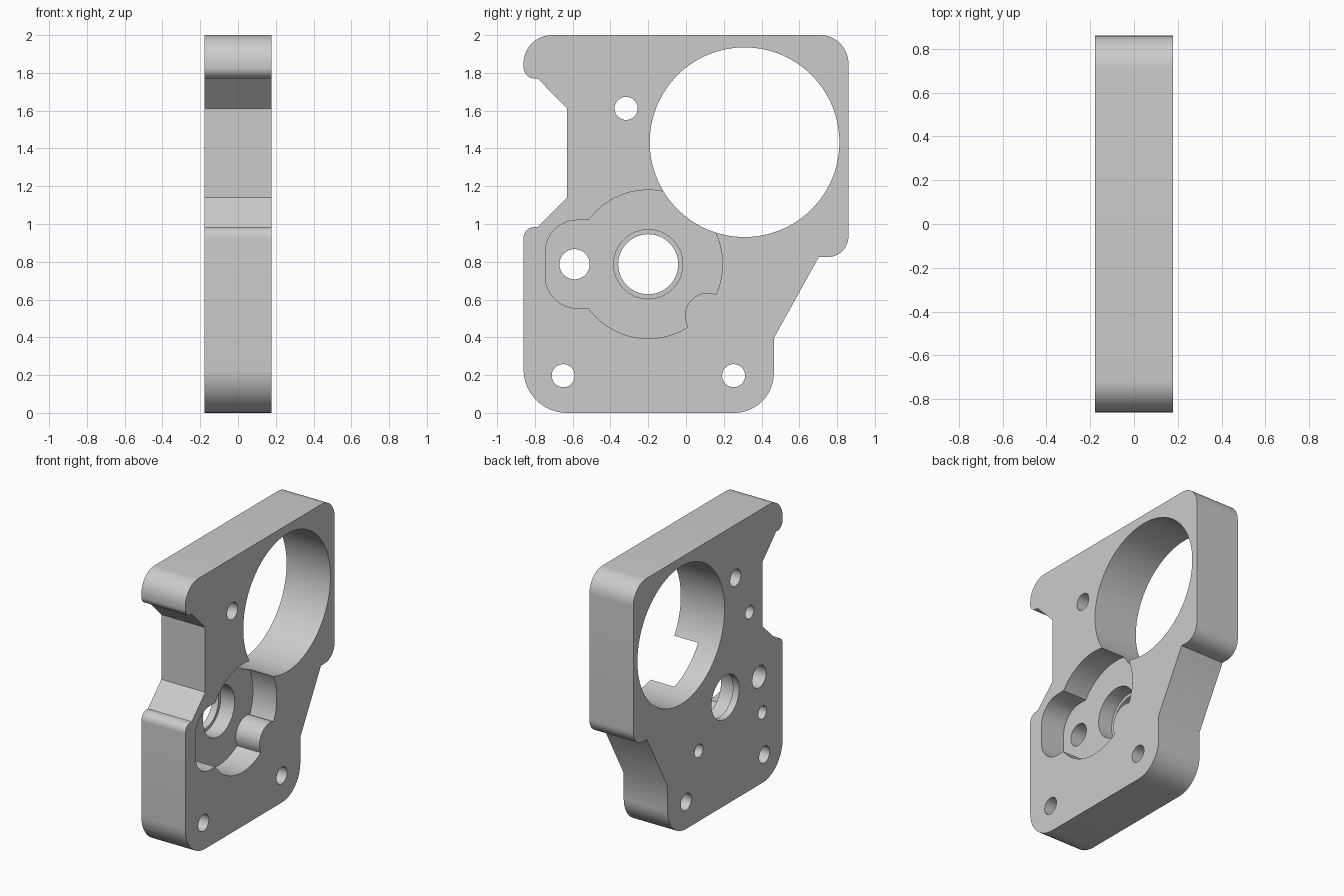
import bpy, bmesh, math
from mathutils import Vector

old = bpy.data.objects.get("Cube")
if old:
    bpy.data.objects.remove(old, do_unlink=True)

HALF = 0.177           # half of the plate thickness
FLOOR = -0.015         # x of the pocket floor
OUT = HALF + 0.1       # cutters overshoot the faces


def arc(y, z, r, a0, a1, n):
    """Points (y, z, no fillet) along an arc, angles in degrees."""
    angles = [math.radians(a0 + (a1 - a0) * i / n) for i in range(n + 1)]
    return [(y + r * math.cos(a), z + r * math.sin(a), 0) for a in angles]


def fillet(corners, steps=12):
    """Round each (y, z, radius) corner of a closed outline."""
    result = []
    for i, (y, z, r) in enumerate(corners):
        p = Vector((y, z))
        if r == 0:
            result.append(p)
            continue
        a = (Vector(corners[i - 1][:2]) - p).normalized()
        b = (Vector(corners[(i + 1) % len(corners)][:2]) - p).normalized()
        half = a.angle(b) / 2
        centre = p + (a + b).normalized() * (r / math.sin(half))
        start = p + a * (r / math.tan(half)) - centre
        end = p + b * (r / math.tan(half)) - centre
        for k in range(steps + 1):
            t = k / steps
            sweep = math.pi - 2 * half
            d = (start * math.sin((1 - t) * sweep) + end * math.sin(t * sweep)) / math.sin(sweep)
            result.append(centre + d)
    return result


def extrude(name, outline, x0, x1):
    """Prism of a (y, z) outline between two x positions."""
    bm = bmesh.new()
    face = bm.faces.new([bm.verts.new((x0, p[0], p[1])) for p in outline])
    new = bmesh.ops.extrude_face_region(bm, geom=[face])["geom"]
    verts = [v for v in new if isinstance(v, bmesh.types.BMVert)]
    bmesh.ops.translate(bm, verts=verts, vec=(x1 - x0, 0, 0))
    bmesh.ops.recalc_face_normals(bm, faces=bm.faces)
    mesh = bpy.data.meshes.new(name)
    bm.to_mesh(mesh)
    bm.free()
    obj = bpy.data.objects.new(name, mesh)
    bpy.context.collection.objects.link(obj)
    return obj


def cut(name, outline, x0, x1):
    """Subtract a prism from the plate."""
    cutter = extrude(name, outline, x0, x1)
    cutter.hide_render = True
    mod = plate.modifiers.new(name, "BOOLEAN")
    mod.operation = "DIFFERENCE"
    mod.solver = "EXACT"
    mod.object = cutter
    bpy.context.view_layer.objects.active = plate
    bpy.ops.object.modifier_apply(modifier=mod.name)
    bpy.data.objects.remove(cutter, do_unlink=True)


def drill(name, y, z, r, x0=-OUT, x1=OUT, n=48):
    cut(name, arc(y, z, r, 0, 360, n)[:-1], x0, x1)


# Plate body
plate = extrude("mounting_plate", fillet([
    (-0.86, 2, 0.15), (-0.86, 1.77, 0.06), (-0.785, 1.77, 0), (-0.63, 1.612, 0),
    (-0.63, 1.14, 0), (-0.785, 0.985, 0), (-0.86, 0.985, 0.06), (-0.86, 0, 0.23),
    (0.465, 0, 0.21), (0.465, 0.395, 0), (0.703, 0.825, 0), (0.86, 0.825, 0.11),
    (0.86, 2, 0.15)]), -HALF, HALF)

# Recessed pocket: disc with a rounded side lobe and a screw boss left standing
hub = (-0.2, 0.787, 0.393)
pocket = (arc(*hub, -24.3, 143.6, 56)
          + [(-0.745, 1.02, 0.17), (-0.745, 0.553, 0.17)]
          + arc(*hub, 216.4, 302.3, 28)
          + arc(0.115, 0.515, 0.12, 209.7, 68.6, 20)[1:-1])
cut("pocket", fillet(pocket), FLOOR, OUT)

# Large bore, then the stepped shaft hole with its thin lip
drill("large_bore", 0.31, 1.433, 0.502, n=128)
drill("bearing_seat", -0.2, 0.787, 0.183, x0=-HALF + 0.05, n=64)
drill("shaft_hole", -0.2, 0.787, 0.159, n=64)

# Through holes
drill("lobe_hole", -0.59, 0.787, 0.08)
for y, z in [(-0.317, 1.612), (-0.65, 0.197), (0.252, 0.197)]:
    drill("bolt_hole", y, z, 0.061)

# Blind screw holes on the rear face
for y, z in [(-0.48, 1.3), (-0.627, 0.513), (0.105, 0.513)]:
    drill("screw_hole", y, z, 0.048, x1=0.03)

# Single grey finish
grey = bpy.data.materials.new("plain_grey")
grey.use_nodes = True
colour = (0.6, 0.6, 0.6, 1)
grey.diffuse_color = colour
grey.node_tree.nodes["Principled BSDF"].inputs["Base Color"].default_value = colour
plate.data.materials.clear()
plate.data.materials.append(grey)
for poly in plate.data.polygons:
    poly.material_index = 0

bpy.ops.object.select_all(action="DESELECT")
plate.select_set(True)
bpy.context.view_layer.objects.active = plate
bpy.ops.object.shade_smooth_by_angle(angle=math.radians(30))
